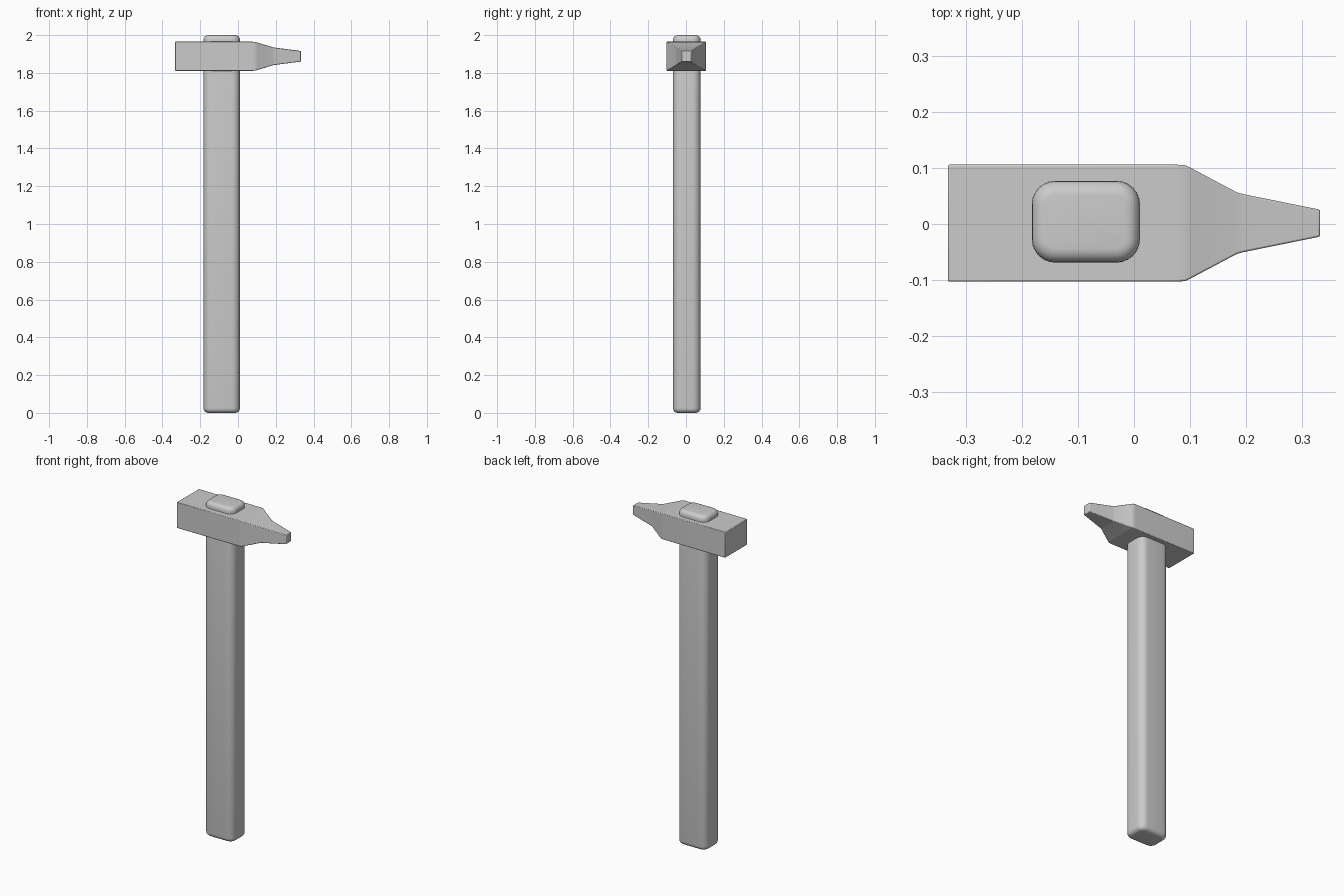
import bpy, bmesh
from mathutils import Matrix

if "Cube" in bpy.data.objects:
    bpy.data.objects.remove(bpy.data.objects["Cube"])


def finish(bm, name, angle):
    bmesh.ops.recalc_face_normals(bm, faces=bm.faces)
    mesh = bpy.data.meshes.new(name)
    bm.to_mesh(mesh)
    bm.free()
    ob = bpy.data.objects.new(name, mesh)
    bpy.context.collection.objects.link(ob)
    bpy.ops.object.select_all(action='DESELECT')
    ob.select_set(True)
    bpy.context.view_layer.objects.active = ob
    bpy.ops.object.shade_smooth_by_angle(angle=angle)
    return ob


# Handle: long box, well rounded along its length, softer rounding at both ends
bm = bmesh.new()
bmesh.ops.create_cube(bm, size=1, matrix=Matrix.Translation((-0.086, 0.004, 1.0))
                      @ Matrix.Diagonal((0.193, 0.146, 2.0, 1)))
upright = [e for e in bm.edges if abs(e.verts[0].co.z - e.verts[1].co.z) > 1]
bmesh.ops.bevel(bm, geom=upright, offset=0.042, segments=6, profile=0.5, affect='EDGES')
rims = [e for e in bm.edges if abs(e.verts[0].co.z - e.verts[1].co.z) < 0.01]
bmesh.ops.bevel(bm, geom=rims, offset=0.025, segments=5, profile=0.5, affect='EDGES')
finish(bm, "handle", 0.8)

# Head: rectangular sections (x, half depth, half height) lofted from face to tip
sections = [(-0.333, 0.1045, 0.077), (0.078, 0.1045, 0.077), (0.092, 0.1035, 0.076),
            (0.103, 0.098, 0.0725), (0.184, 0.055, 0.048), (0.195, 0.052, 0.046),
            (0.333, 0.024, 0.028)]
bm = bmesh.new()
rings = []
for x, hy, hz in sections:
    rings.append([bm.verts.new((x, 0.0015 + sy * hy, 1.888 + sz * hz))
                  for sy, sz in ((-1, -1), (1, -1), (1, 1), (-1, 1))])
for a, b in zip(rings, rings[1:]):
    for i in range(4):
        j = (i + 1) % 4
        bm.faces.new((a[i], a[j], b[j], b[i]))
bm.faces.new(rings[0])
bm.faces.new(rings[-1])
head = finish(bm, "head", 0.6)

# Tiny edge softening on the head's sharp edges
bevel = head.modifiers.new("soft_edges", 'BEVEL')
bevel.width = 0.003
bevel.segments = 2
bevel.limit_method = 'ANGLE'
bevel.angle_limit = 1.0
